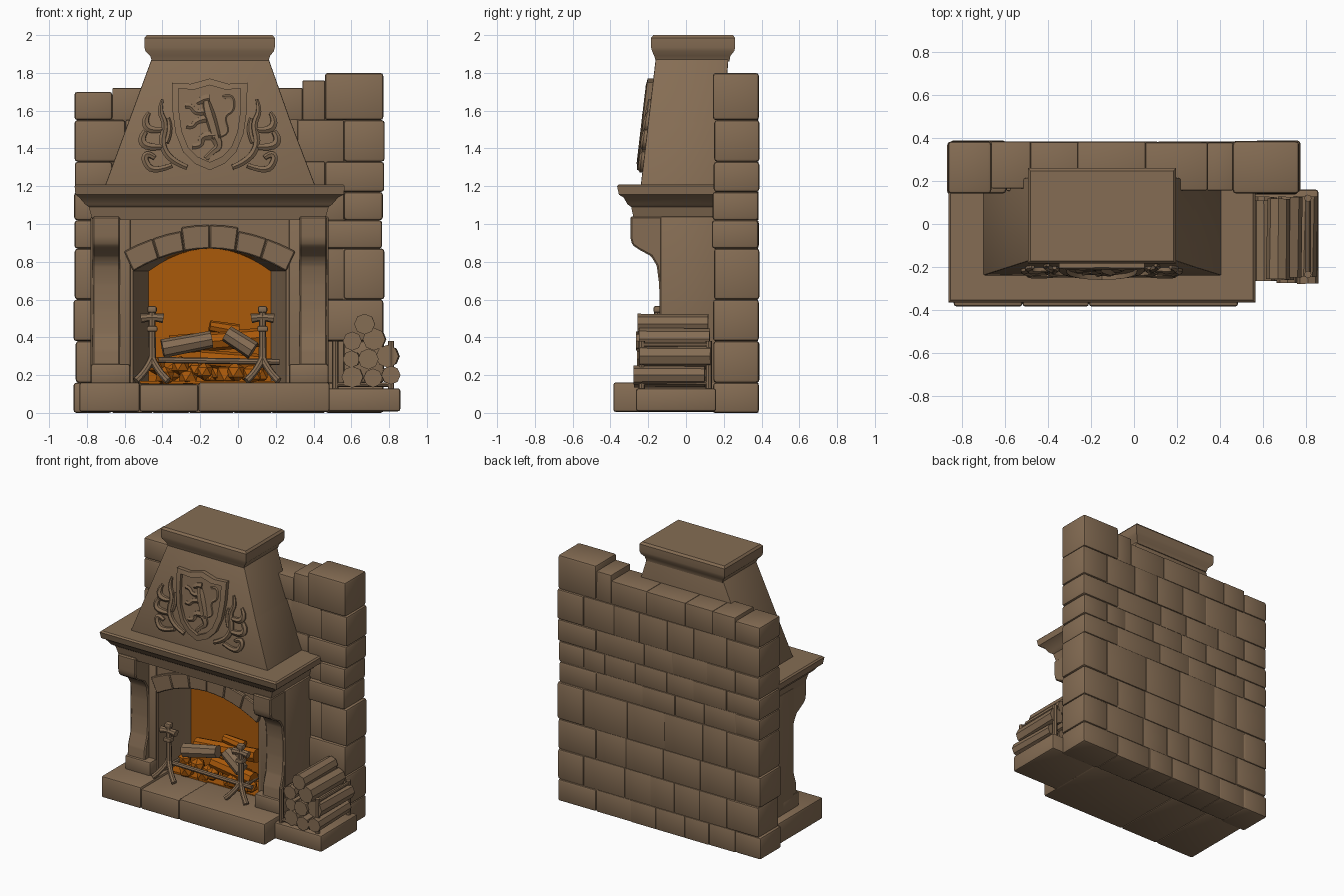
import bpy, bmesh, math, random
from mathutils import Vector

if "Cube" in bpy.data.objects:
    bpy.data.objects.remove(bpy.data.objects["Cube"])
random.seed(4)
CX = -0.15                      # centre line of the fireplace


def material(name, rgb):
    m = bpy.data.materials.new(name)
    m.diffuse_color = (*rgb, 1)
    m.use_nodes = True
    m.node_tree.nodes["Principled BSDF"].inputs["Base Color"].default_value = m.diffuse_color
    return m


STONE = material("brown_stone", (0.235, 0.152, 0.088))
FIRE = material("fire_orange", (0.40, 0.10, 0.003))


def finish(bm, name, mat=STONE, bevel=0, seg=2):
    bmesh.ops.recalc_face_normals(bm, faces=bm.faces)
    if bevel:
        bmesh.ops.bevel(bm, geom=bm.edges[:], offset=bevel, segments=seg, affect='EDGES', profile=0.5)
    me = bpy.data.meshes.new(name)
    bm.to_mesh(me)
    bm.free()
    me.materials.append(mat)
    ob = bpy.data.objects.new(name, me)
    bpy.context.collection.objects.link(ob)
    return ob


def loft(name, levels, bevel=0, mat=STONE):
    """Stacked rectangles: (z, x0, x1, y0, y1)."""
    bm = bmesh.new()
    rings = [[bm.verts.new((x, y, z)) for x, y in ((a, c), (b, c), (b, d), (a, d))]
             for z, a, b, c, d in levels]
    for r, s in zip(rings, rings[1:]):
        for i in range(4):
            bm.faces.new((r[i], r[(i + 1) % 4], s[(i + 1) % 4], s[i]))
    bm.faces.new(rings[0])
    bm.faces.new(rings[-1])
    return finish(bm, name, mat, bevel)


def box(name, x0, x1, y0, y1, z0, z1, bevel=0.012, mat=STONE):
    return loft(name, [(z0, x0, x1, y0, y1), (z1, x0, x1, y0, y1)], bevel, mat)


def prism(name, pts, vec, bevel=0, mat=STONE):
    """Polygon of 3D points extruded along vec."""
    bm = bmesh.new()
    a = [bm.verts.new(p) for p in pts]
    b = [bm.verts.new(Vector(p) + Vector(vec)) for p in pts]
    bm.faces.new(a)
    bm.faces.new(b)
    for i in range(len(a)):
        j = (i + 1) % len(a)
        bm.faces.new((a[i], a[j], b[j], b[i]))
    return finish(bm, name, mat, bevel, 1)


def tube(name, pts, mat=STONE, res=2):
    """Round smooth stroke through (x, y, z, radius) points."""
    cu = bpy.data.curves.new(name, 'CURVE')
    cu.dimensions = '3D'
    cu.bevel_depth, cu.bevel_resolution, cu.resolution_u = 1, res, 4
    cu.use_fill_caps = True
    sp = cu.splines.new('NURBS' if len(pts) > 2 else 'POLY')
    sp.points.add(len(pts) - 1)
    for p, (x, y, z, r) in zip(sp.points, pts):
        p.co, p.radius = (x, y, z, 1), r
    if len(pts) > 2:
        sp.use_endpoint_u, sp.order_u = True, 3
    tmp = bpy.data.objects.new(name + "_tmp", cu)
    bpy.context.collection.objects.link(tmp)
    me = bpy.data.meshes.new_from_object(tmp)
    bpy.data.objects.remove(tmp)
    me.materials.clear()
    me.materials.append(mat)
    ob = bpy.data.objects.new(name, me)
    bpy.context.collection.objects.link(ob)
    return ob


# --- masonry wall with quoins -------------------------------------------
def wall_top(x):
    return 1.70 if x < -0.6 else 1.72 if x < 0.2 else 1.76 if x < 0.46 else 1.80


box("wall_core", -0.85, 0.75, 0.17, 0.375, 0.005, 1.68, 0)
courses = [0.0, 0.16, 0.38, 0.6, 0.87, 1.02, 1.17, 1.33, 1.55, 1.72]
for c, (z0, z1) in enumerate(zip(courses, courses[1:])):
    xs = [-0.865, -0.865 + (0.27 if c % 2 else 0.2)]
    end = 0.77 - (0.31 if c % 2 == 0 else 0.21)
    while end - xs[-1] > 0.4:
        xs.append(xs[-1] + random.uniform(0.18, 0.32))
    xs += [end, 0.77]
    for i, (x0, x1) in enumerate(zip(xs, xs[1:])):
        top = wall_top((x0 + x1) / 2) if z1 == courses[-1] else z1
        j = random.uniform(-0.007, 0.007)
        if i in (0, len(xs) - 2):
            box("quoin_stone", x0 + (j if i == 0 else 0), x1 + (j if i else 0),
                0.143 + j, 0.386 + j / 2, z0, top, 0.016)
        else:
            box("wall_stone", x0, x1, 0.16 + j, 0.381 + j / 2, z0, top, 0.006)

# --- hearth slabs and log plinth ----------------------------------------
for x0, x1, h in ((-0.84, -0.52, 0.162), (-0.52, -0.21, 0.152), (-0.21, 0.485, 0.162)):
    box("hearth_slab", x0, x1, -0.385, 0.16, 0.005, h, 0.014)
box("log_plinth", 0.47, 0.86, -0.265, 0.16, 0.008, 0.13, 0.014)

# --- jambs with curved corbels ------------------------------------------
jamb = [(0.16, 0.15), (-0.19, 0.15), (-0.18, 0.33), (-0.15, 0.42), (-0.14, 0.55), (-0.142, 0.68),
        (-0.155, 0.78), (-0.185, 0.83), (-0.25, 0.865), (-0.285, 0.89), (-0.295, 0.93),
        (-0.295, 1.04), (0.16, 1.04)]
for side in (-1, 1):
    prism("corbel_jamb", [(CX + side * 0.475, y, z) for y, z in jamb], (side * 0.145, 0, 0), 0.008)
    a, b = sorted((CX + side * 0.42, CX + side * 0.63))
    box("jamb_body", a, b, -0.135, 0.16, 0.15, 1.04, 0.01)
    box("jamb_foot", a, b, -0.2, 0.0, 0.15, 0.26, 0.015)

# --- arch panel, voussoirs and firebox ----------------------------------
HW = 0.405
arch = [(u * HW / 6, 0.75 + 0.12 * (1 - (u / 6) ** 2)) for u in range(-6, 7)]
opening = [(-HW, 0.15)] + arch + [(HW, 0.15)]
outline = opening + [(0.48, 0.15), (0.48, 1.04), (-0.48, 1.04), (-0.48, 0.15)]
prism("arch_panel", [(CX + x, -0.125, z) for x, z in outline], (0, 0.06, 0))
for i in range(0, 12, 2):
    seg = arch[i:i + 3]
    outer = [(x * 1.12, z + 0.115 + (0.01 if i in (4, 6) else -0.01)) for x, z in seg[::-1]]
    prism("arch_stone", [(CX + x, -0.15, z) for x, z in seg + outer], (0, 0.06, 0), 0.006)

bm = bmesh.new()
rings = [[bm.verts.new((CX + x * s, y, z)) for x, z in opening]
         for s, y in ((1, -0.12), (0.91, 0.01), (0.8, 0.135))]
for k in (0, 1):
    for i in range(len(opening) - 1):
        f = bm.faces.new((rings[k][i], rings[k][i + 1], rings[k + 1][i + 1], rings[k + 1][i]))
        if k == 1 and 2 < i < len(opening) - 4:   # glowing rear of the vault
            f.material_index = 1
back = bm.faces.new(rings[2])
back.material_index = 1
lining = finish(bm, "firebox_lining")
lining.data.materials.append(FIRE)
lining.data.flip_normals()
box("glowing_floor", CX - 0.37, CX + 0.37, -0.06, 0.13, 0.155, 0.168, 0, FIRE)

# --- mantel shelf, hood and cap -----------------------------------------
loft("mantel", [(1.02, -0.77, 0.46, -0.275, 0.16), (1.09, -0.79, 0.48, -0.29, 0.16),
                (1.105, -0.81, 0.5, -0.31, 0.16), (1.14, -0.84, 0.53, -0.33, 0.16),
                (1.155, -0.86, 0.56, -0.355, 0.16), (1.2, -0.865, 0.565, -0.365, 0.16),
                (1.21, -0.855, 0.555, -0.355, 0.16)])
loft("hood", [(1.2, -0.705, 0.41, -0.24, 0.18), (1.54, -0.58, 0.28, -0.2, 0.2),
              (1.88, -0.455, 0.16, -0.16, 0.225)], 0.006)
loft("chimney_cap", [(1.86, -0.455, 0.16, -0.16, 0.23), (1.89, -0.465, 0.17, -0.168, 0.235),
                     (1.915, -0.49, 0.19, -0.18, 0.255), (1.935, -0.495, 0.195, -0.185, 0.26),
                     (1.985, -0.495, 0.195, -0.185, 0.26), (2.0, -0.483, 0.183, -0.173, 0.248)])


# --- carved crest on the hood -------------------------------------------
def hood_y(z):
    return -0.24 + 0.118 * (z - 1.2)


def carve(name, pts, side=1):
    """Stroke of (x offset from centre, z, radius) on the hood face."""
    tube(name, [(CX + side * x, hood_y(z) - 0.006, z, r) for x, z, r in pts], res=1)


half = [(0, 1.77), (0.1, 1.742), (0.2, 1.748), (0.197, 1.6), (0.18, 1.48), (0.14, 1.38), (0.08, 1.32), (0, 1.285)]
shield = half + [(-x, z) for x, z in half[-2:0:-1]]
prism("shield_plate", [(CX + x, hood_y(z) - 0.014, z) for x, z in shield], (0, 0.03, 0))
inner = [(x * 0.82, 1.55 + (z - 1.55) * 0.84) for x, z in shield]
bm = bmesh.new()
loops = [[bm.verts.new((CX + x, hood_y(z) - d, z)) for x, z in poly]
         for poly, d in ((shield, 0), (shield, 0.03), (inner, 0.036), (inner, 0))]
for k in range(4):
    p, q = loops[k], loops[(k + 1) % 4]
    for i in range(len(p)):
        j = (i + 1) % len(p)
        bm.faces.new((p[i], p[j], q[j], q[i]))
finish(bm, "shield_rim")

carve("beast_body", [(-0.02, 1.66, .02), (-0.01, 1.6, .035), (0.015, 1.53, .032), (0.035, 1.45, .03)])
carve("beast_head", [(0, 1.665, .025), (-0.03, 1.665, .03), (-0.07, 1.64, .014)])
carve("beast_foreleg", [(-0.01, 1.6, .022), (-0.07, 1.58, .018), (-0.1, 1.63, .016), (-0.13, 1.625, .018)])
carve("beast_foreleg", [(0, 1.56, .022), (-0.07, 1.55, .018), (-0.09, 1.51, .016), (-0.12, 1.52, .018)])
carve("beast_hindleg", [(0.03, 1.47, .03), (-0.05, 1.47, .022), (-0.04, 1.41, .016), (-0.09, 1.41, .018)])
carve("beast_hindleg", [(0.03, 1.46, .03), (0.06, 1.41, .024), (0.01, 1.38, .016), (-0.02, 1.345, .018)])
carve("beast_tail", [(0.04, 1.46, .012), (0.11, 1.47, .012), (0.07, 1.57, .012), (0.13, 1.6, .014),
                     (0.12, 1.69, .014), (0.07, 1.67, .014)])

# scrolling leaves either side of the shield
for s in (-1, 1):
    carve("scroll_stem", [(0.12, 1.3, .016), (0.2, 1.33, .02), (0.26, 1.42, .02), (0.23, 1.53, .018),
                          (0.27, 1.6, .016), (0.25, 1.66, .008)], s)
    carve("scroll_curl", [(0.2, 1.31, .015), (0.3, 1.27, .02), (0.35, 1.34, .02), (0.33, 1.38, .018),
                          (0.29, 1.35, .014)], s)
    carve("scroll_leaf", [(0.24, 1.41, .016), (0.33, 1.4, .024), (0.37, 1.45, .022), (0.34, 1.49, .016)], s)
    carve("scroll_leaf", [(0.25, 1.5, .014), (0.32, 1.49, .024), (0.35, 1.55, .02), (0.32, 1.59, .01)], s)
    carve("scroll_leaf", [(0.23, 1.43, .014), (0.2, 1.5, .018), (0.22, 1.56, .01)], s)

# --- andirons -----------------------------------------------------------
AY = -0.15
for x in (-0.455, 0.13):
    tube("andiron_post", [(x, AY, 0.26, .022), (x, AY, 0.4, .018), (x, AY, 0.56, .02)])
    box("andiron_collar", x - 0.028, x + 0.028, AY - 0.028, AY + 0.028, 0.43, 0.46, 0.008)
    tube("andiron_cross", [(x - 0.06, AY, 0.5, .026), (x, AY, 0.51, .016), (x + 0.06, AY, 0.5, .026)])
    box("andiron_finial", x - 0.025, x + 0.025, AY - 0.022, AY + 0.022, 0.53, 0.565, 0.01)
    for s in (-1, 1):
        tube("andiron_foot", [(x, AY, 0.29, .02), (x + s * 0.03, AY - 0.03, 0.22, .018),
                              (x + s * 0.085, AY - 0.06, 0.17, .02)])
    tube("andiron_rail", [(x, AY, 0.25, .014), (x, 0.1, 0.25, .014)])
tube("andiron_bar", [(-0.42, AY, 0.28, .016), (0.22, AY, 0.27, .016)])

# --- fire: embers and burning logs --------------------------------------
for i in range(14):
    bm = bmesh.new()
    bmesh.ops.create_icosphere(bm, subdivisions=1, radius=random.uniform(0.045, 0.075))
    bmesh.ops.translate(bm, verts=bm.verts,
                        vec=(-0.43 + i * 0.042, random.uniform(-0.04, 0.06), random.uniform(0.19, 0.25)))
    finish(bm, "ember", FIRE)
tube("fire_log", [(-0.40, -0.05, 0.34, .05), (-0.14, -0.03, 0.39, .045)])
tube("fire_log", [(-0.06, -0.05, 0.42, .045), (0.08, -0.07, 0.33, .05)])
tube("burning_log", [(-0.36, 0.04, 0.36, .05), (0.12, 0.05, 0.4, .05)], FIRE)
tube("burning_log", [(-0.2, 0.0, 0.29, .045), (0.14, -0.02, 0.26, .05)], FIRE)
tube("burning_log", [(-0.15, 0.05, 0.46, .03), (0.0, 0.07, 0.43, .04)], FIRE)

# --- log rack -----------------------------------------------------------
for x in (0.515, 0.81):
    for y in (-0.235, 0.12):
        tube("rack_post", [(x, y, 0.12, .017), (x, y, 0.38, .017)])
    for z in (0.16, 0.36):
        tube("rack_side_rail", [(x, -0.235, z, .012), (x, 0.12, z, .012)])
tube("rack_front_rail", [(0.515, -0.235, 0.15, .012), (0.81, -0.235, 0.15, .012)])
for x, z, r in ((0.605, 0.19, .057), (0.715, 0.185, .05), (0.81, 0.2, .05), (0.6, 0.285, .045),
                (0.69, 0.285, .055), (0.79, 0.3, .06), (0.605, 0.38, .05), (0.72, 0.39, .06), (0.67, 0.47, .055)):
    j = random.uniform(-0.015, 0.02)
    tube("stacked_log", [(x, -0.265 + j, z, r), (x + j * 0.5, 0.11 + j, z, r * 0.95)])

# smooth shading with crisp edges
for o in bpy.context.scene.objects:
    o.select_set(True)
    bpy.context.view_layer.objects.active = o
bpy.ops.object.shade_smooth_by_angle(angle=math.radians(35))
